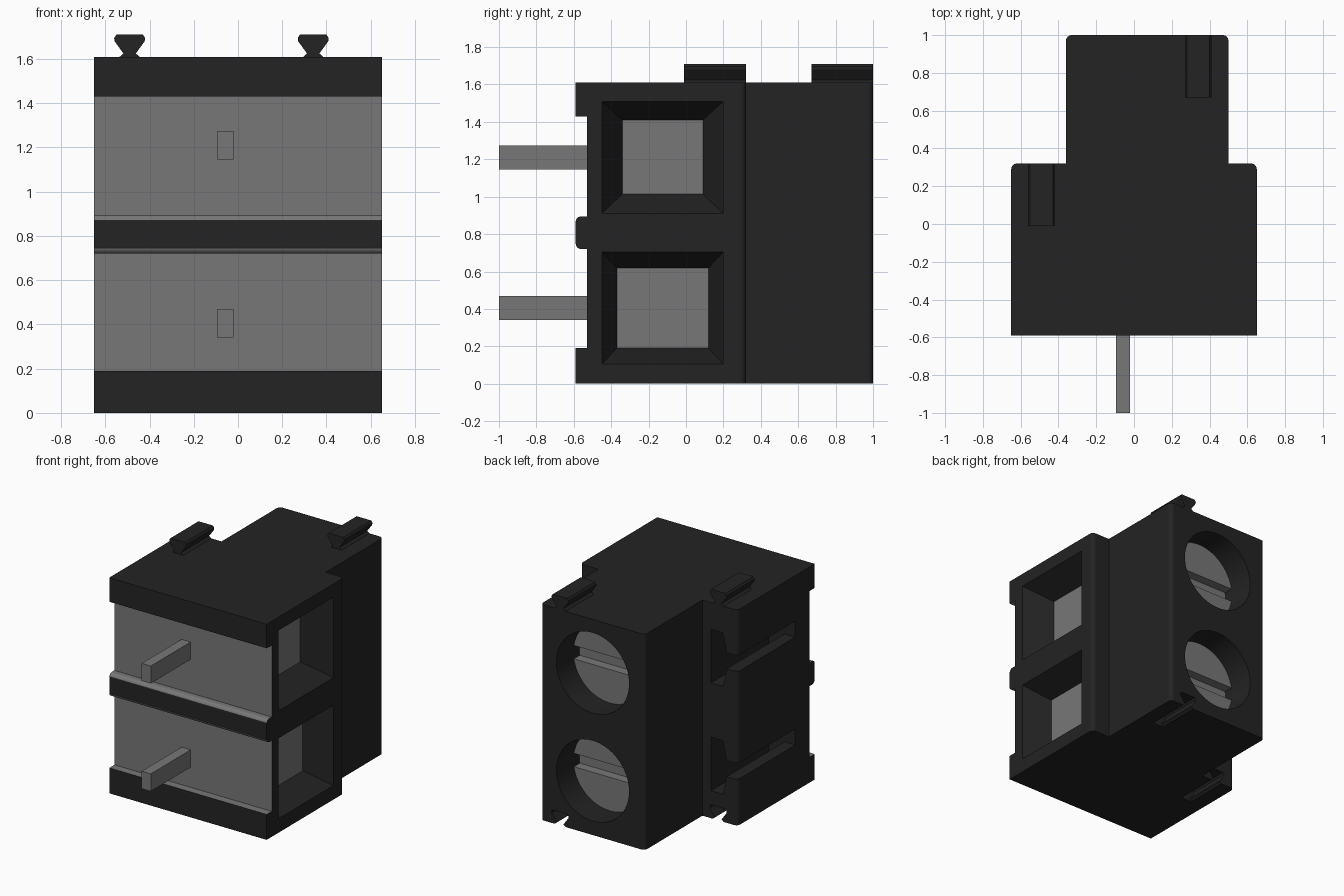
import bpy, bmesh, math
from mathutils import Vector

if "Cube" in bpy.data.objects:
    bpy.data.objects.remove(bpy.data.objects["Cube"], do_unlink=True)


def material(name, value):
    m = bpy.data.materials.new(name)
    m.use_nodes = True
    color = (value, value, value, 1)
    m.diffuse_color = color
    bsdf = next(n for n in m.node_tree.nodes if n.type == 'BSDF_PRINCIPLED')
    bsdf.inputs["Base Color"].default_value = color
    return m


BLACK = material("black plastic", 0.017)
GREY = material("grey metal", 0.185)


def loft(name, rings, mat):
    """Closed solid through rings of equal point count."""
    bm = bmesh.new()
    loops = [[bm.verts.new(p) for p in ring] for ring in rings]
    n = len(loops[0])
    for a, b in zip(loops, loops[1:]):
        for i in range(n):
            j = (i + 1) % n
            bm.faces.new((a[i], a[j], b[j], b[i]))
    bm.faces.new(loops[0])
    bm.faces.new(loops[-1])
    bmesh.ops.recalc_face_normals(bm, faces=bm.faces)
    mesh = bpy.data.meshes.new(name)
    bm.to_mesh(mesh)
    bm.free()
    mesh.materials.append(mat)
    obj = bpy.data.objects.new(name, mesh)
    bpy.context.collection.objects.link(obj)
    return obj


def prism(name, pts, axis, start, end, mat=BLACK):
    """Extrude a 2D profile along an axis."""
    def place(p, t):
        return {'x': (t, *p), 'y': (p[0], t, p[1]), 'z': (*p, t)}[axis]
    return loft(name, [[place(p, t) for p in pts] for t in (start, end)], mat)


def rect(a0, a1, b0, b1):
    return [(a0, b0), (a1, b0), (a1, b1), (a0, b1)]


def circle(cx, cy, r, n=64):
    return [(cx + r * math.cos(math.tau * i / n), cy + r * math.sin(math.tau * i / n))
            for i in range(n)]


def fillet(cx, cy, start, sweep=90, r=0.03, n=6):
    """Arc points of a rounded corner, angles in degrees."""
    return [(cx + r * math.cos(math.radians(start + sweep * i / n)),
             cy + r * math.sin(math.radians(start + sweep * i / n))) for i in range(n + 1)]


def carve(obj, cutters):
    """Subtract the cutters, then bake the result and drop them."""
    for c in cutters:
        mod = obj.modifiers.new("cut", 'BOOLEAN')
        mod.operation = 'DIFFERENCE'
        mod.solver = 'EXACT'
        mod.object = c
        c.hide_render = True
    bpy.context.view_layer.update()
    baked = bpy.data.meshes.new_from_object(
        obj.evaluated_get(bpy.context.evaluated_depsgraph_get()))
    obj.modifiers.clear()
    obj.data = baked
    for c in cutters:
        bpy.data.objects.remove(c, do_unlink=True)


def smooth(obj):
    """Smooth curved surfaces while flat planes stay flat."""
    bpy.ops.object.select_all(action='DESELECT')
    obj.select_set(True)
    bpy.context.view_layer.objects.active = obj
    bpy.ops.object.shade_smooth_by_angle(angle=math.radians(20))
    for p in obj.data.polygons:
        if max(abs(c) for c in p.normal) > 0.9995:
            p.use_smooth = False


def dovetail(cx, base):
    half = [(0.045, -0.01), (0.045, 0.0), (0.028, 0.015), (0.068, 0.07), (0.07, 0.085), (0.06, 0.1)]
    return ([(cx + x, base + z) for x, z in half] +
            [(cx - x, base + z) for x, z in reversed(half)])


HEIGHT = 1.61
LEVELS = (0.405, 1.21)
SCREW_X = 0.07

# Stepped housing with rounded rear corners
outline = ([(-0.65, -0.59), (0.65, -0.59)] + fillet(0.62, 0.29, 0) + [(0.5, 0.32)] +
           fillet(0.47, 0.97, 0) + fillet(-0.33, 0.97, 90) + [(-0.36, 0.32)] +
           fillet(-0.62, 0.29, 90))
housing = prism("housing", outline, 'z', 0, HEIGHT)

# Front recesses, leaving a rounded rib between them
lower = ([(-0.7, 0.19), (-0.53, 0.19), (-0.53, 0.72)] +
         fillet(-0.56, 0.75, 270, -90) + [(-0.7, 0.75)])
upper = ([(-0.7, 1.43), (-0.53, 1.43), (-0.53, 0.895)] +
         fillet(-0.56, 0.865, 90, 90) + [(-0.7, 0.865)])
cutters = [prism("recess_cutter", p, 'x', -0.8, 0.8) for p in (lower, upper)]

# Tapered wire entries on the left side
entries = [((-0.37, 0.12, 0.19, 0.62), (-0.45, 0.2, 0.105, 0.705)),
           ((-0.34, 0.09, 1.015, 1.41), (-0.45, 0.2, 0.91, 1.51))]
for inner, outer in entries:
    beyond = [o + (o - i) * 0.1 for i, o in zip(inner, outer)]
    rings = [[(x, *p) for p in rect(*r)] for x, r in ((0.45, inner), (0.67, beyond))]
    cutters.append(loft("entry_cutter", rings, BLACK))

for z in LEVELS:
    # Screw wells at the back
    cutters.append(prism("well_cutter", circle(SCREW_X, z, 0.3), 'y', 0.72, 1.1))
    # Keyed slots on the right side
    half = [(-0.43, 0.2), (-0.53, 0.2), (-0.56, 0.06), (-0.7, 0.06)]
    key = [(x, z + h) for x, h in half] + [(x, z - h) for x, h in reversed(half)]
    cutters.append(prism("slot_cutter", key, 'y', -0.36, 0.4))

# Dovetail rails on top and matching grooves underneath
for name, x, y0, y1 in (("right_rail", -0.49, -0.01, 0.32), ("left_rail", 0.34, 0.67, 1.0)):
    prism(name, dovetail(x, HEIGHT), 'y', y0, y1)
    cutters.append(prism("groove_cutter", dovetail(x, 0), 'y', y0, y1 + 0.05))

carve(housing, cutters)

# Grey on the recess surfaces and on the floors of the wire entries
housing.data.materials.clear()
housing.data.materials.append(BLACK)
housing.data.materials.append(GREY)
for p in housing.data.polygons:
    c, n = p.center, p.normal
    recess = -0.589 < c.y < -0.525 and abs(n.x) < 0.5
    floor = n.x > 0.99 and abs(c.x - 0.45) < 0.005
    p.material_index = int(recess or floor)
smooth(housing)

for label, z in zip(("lower", "upper"), LEVELS):
    # Contact pins
    prism(label + "_pin", rect(-0.095, -0.02, z - 0.065, z + 0.065), 'y', -1, -0.5, GREY)
    # Slotted screw heads
    screw = prism(label + "_screw", circle(SCREW_X, z, 0.302), 'y', 0.68, 0.8, GREY)
    carve(screw, [prism("driver_cutter", rect(-0.4, 0.5, z - 0.05, z + 0.05), 'y', 0.73, 0.9, GREY)])
    smooth(screw)
